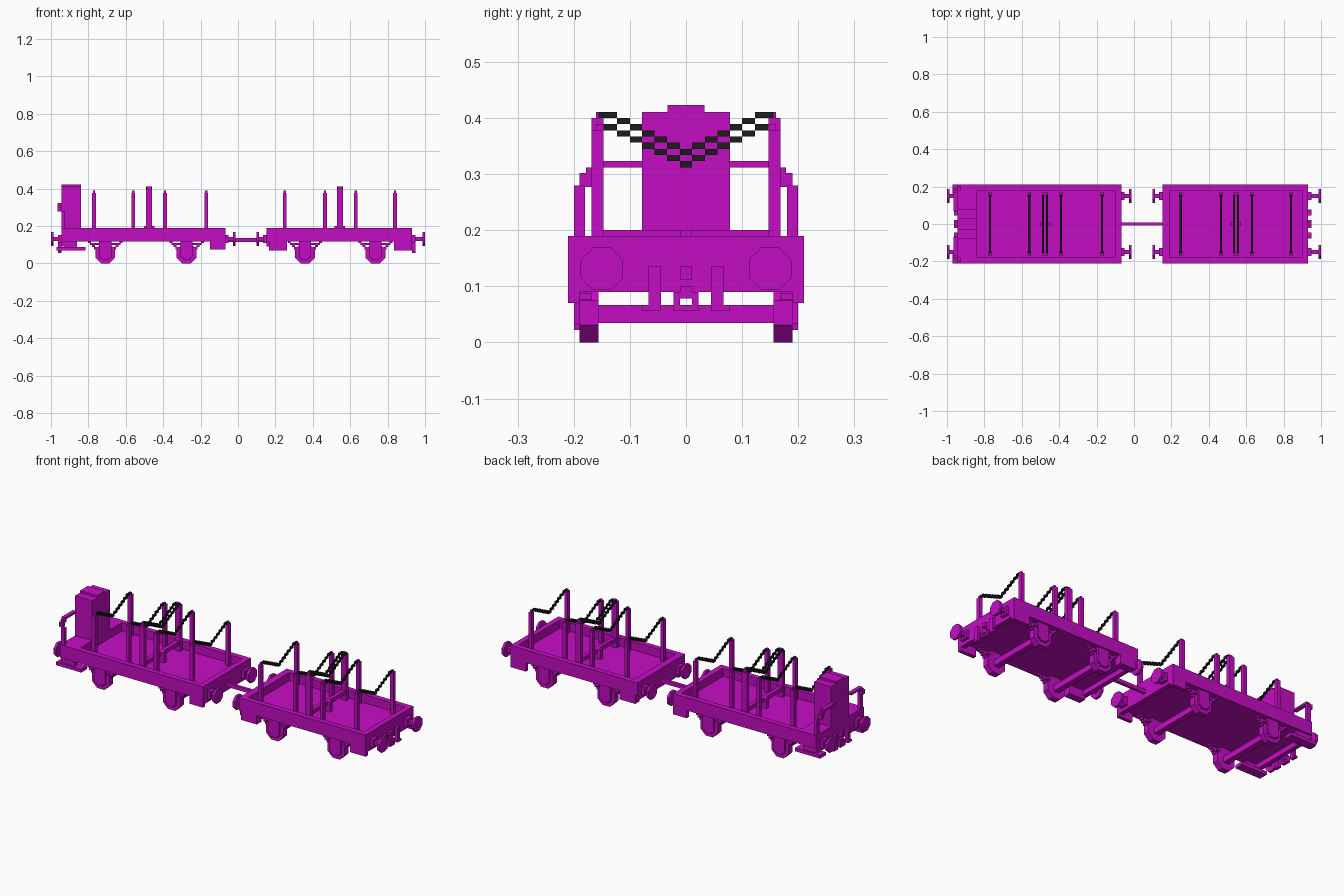
import bpy, bmesh, math
from mathutils import Matrix

cube = bpy.data.objects.get("Cube")
if cube:
    bpy.data.objects.remove(cube, do_unlink=True)


def make_material(name, rgb):
    m = bpy.data.materials.new(name)
    m.use_nodes = True
    m.diffuse_color = (*rgb, 1)
    m.node_tree.nodes["Principled BSDF"].inputs["Base Color"].default_value = (*rgb, 1)
    return m


MAGENTA = make_material("magenta paint", (0.56, 0.004, 0.55))
BLACK = make_material("black chain", (0.012, 0.012, 0.012))


def part(name, boxes=(), discs=(), mat=MAGENTA):
    """Boxes are (x0, x1, y0, y1, z0, z1); discs are (axis, centre, radius, length)."""
    bm = bmesh.new()
    for x0, x1, y0, y1, z0, z1 in boxes:
        mtx = (Matrix.Translation(((x0 + x1) / 2, (y0 + y1) / 2, (z0 + z1) / 2))
               @ Matrix.Diagonal((abs(x1 - x0), abs(y1 - y0), abs(z1 - z0), 1)))
        bmesh.ops.create_cube(bm, size=1, matrix=mtx)
    for axis, centre, radius, length in discs:
        turn = Matrix.Rotation(math.pi / 2, 4, 'Y' if axis == 'X' else 'X')
        r = radius / math.cos(math.pi / 8)
        bmesh.ops.create_cone(bm, cap_ends=True, segments=8, radius1=r, radius2=r, depth=length,
                              matrix=Matrix.Translation(centre) @ turn @ Matrix.Rotation(math.pi / 8, 4, 'Z'))
    me = bpy.data.meshes.new(name)
    bm.to_mesh(me)
    bm.free()
    me.materials.append(mat)
    ob = bpy.data.objects.new(name, me)
    bpy.context.collection.objects.link(ob)
    return ob


def both(*boxes):
    """Boxes together with their mirror images across y = 0."""
    return [b for x0, x1, y0, y1, z0, z1 in boxes
            for b in ((x0, x1, y0, y1, z0, z1), (x0, x1, -y1, -y0, z0, z1))]


def chain(name, x, top):
    # stepped chain hanging in a V between two posts
    edges = [0.156, 0.123, 0.10, 0.078, 0.056, 0.034, 0.011, 0]
    steps = []
    for i in range(7):
        z = top - 0.011 * (i + 1)
        steps.append((x - 0.0055, x + 0.0055, edges[i + 1], edges[i], z, z + 0.011))
    part(name, both(*steps), mat=BLACK)


def wheelset(name, x):
    part(name + "_wheels", [(x - 0.016, x + 0.016, -0.16, 0.16, 0.035, 0.067)],
         [('Y', (x, s * 0.173, 0.053), 0.053, 0.034) for s in (-1, 1)])
    part(name + "_axle_boxes", both((x - 0.033, x + 0.033, 0.16, 0.20, 0.033, 0.12),
                                    (x - 0.02, x + 0.02, 0.16, 0.20, 0.022, 0.033)))
    # stepped spring hangers either side of each axle box
    steps = []
    for i in range(5):
        z = 0.12 - 0.011 * (i + 1)
        for s in (-1, 1):
            a, b = x + s * (0.092 - 0.011 * i), x + s * (0.076 - 0.011 * i)
            steps.append((min(a, b), max(a, b), 0.168, 0.19, z, z + 0.011))
    steps.append((x - 0.065, x + 0.065, 0.168, 0.19, 0.098, 0.109))
    part(name + "_springs", both(*steps))


def buffers(name, end, tip):
    d = 1 if tip > end else -1
    part(name, both((min(end, tip), max(end, tip), 0.139, 0.161, 0.12, 0.142),
                    (min(end, end + d * 0.018), max(end, end + d * 0.018), 0.128, 0.172, 0.109, 0.153)),
         [('X', (tip - d * 0.007, s * 0.15, 0.131), 0.038, 0.014) for s in (-1, 1)])


def hoses(name, end, d):
    a, b = sorted((end, end + d * 0.018))
    part(name, both((a, b, 0.045, 0.067, 0.067, 0.135), (a, b, 0.045, 0.078, 0.056, 0.067),
                    (a, b, 0.011, 0.022, 0.056, 0.09))
         + [(a, b, -0.011, 0.011, 0.112, 0.135), (a, b, -0.011, 0.011, 0.078, 0.10),
            (a, b, -0.011, 0.011, 0.056, 0.067)])


def wagon(name, x0, x1, tray0, tray1, posts, axles):
    # floor, rim and end beams
    part(name + "_floor", [(x0, x1, -0.20, 0.20, 0.118, 0.145)])
    part(name + "_rim", both((x0, x1, 0.18, 0.21, 0.118, 0.19))
         + [(x0, tray0, -0.18, 0.18, 0.118, 0.19), (tray1, x1, -0.18, 0.18, 0.118, 0.19)])
    part(name + "_end_beams", [(x0, x0 + 0.025, -0.20, 0.20, 0.09, 0.12),
                               (x1 - 0.025, x1, -0.20, 0.20, 0.09, 0.12)])
    # stakes and chains; the middle pair is wider and taller
    stakes = []
    for i, x in enumerate(posts):
        mid = i == 2
        w, top = (0.016, 0.40) if mid else (0.010, 0.378)
        stakes += [(x - w, x + w, 0.147, 0.168, 0.14, top),
                   (x - w * 0.6, x + w * 0.6, 0.147, 0.16, top, top + 0.011)]
        if mid:
            for k, s in enumerate((-1, 1)):
                chain(f"{name}_middle_chain_{k + 1}", x + s * 0.011, 0.411)
        else:
            chain(f"{name}_chain_{i + 1}", x, 0.389)
    part(name + "_stakes", both(*stakes))
    m = posts[2]
    part(name + "_cross_bar", [(m - 0.011, m + 0.011, -0.15, 0.15, 0.178, 0.20),
                               (m - 0.028, m + 0.028, -0.011, 0.011, 0.145, 0.20)])
    for i, x in enumerate(axles):
        wheelset(f"{name}_axle_{i + 1}", x)


wagon("left_wagon", -0.945, -0.068, -0.84, -0.10,
      (-0.77, -0.56, -0.475, -0.39, -0.17), (-0.71, -0.275))
wagon("right_wagon", 0.152, 0.93, 0.19, 0.90,
      (0.25, 0.465, 0.545, 0.63, 0.84), (0.358, 0.735))

# buffers, couplings and hoses
buffers("left_outer_buffers", -0.945, -1.0)
buffers("left_inner_buffers", -0.068, -0.014)
buffers("right_inner_buffers", 0.152, 0.098)
buffers("right_outer_buffers", 0.93, 1.0)
hoses("left_hoses", -0.945, -1)
hoses("right_hoses", 0.93, 1)
part("coupling_bar", [(-0.07, 0.155, -0.008, 0.008, 0.115, 0.135)])

# corner boxes and the long footsteps
part("corner_boxes", both((-0.15, -0.068, 0.19, 0.21, 0.075, 0.118),
                          (0.165, 0.262, 0.17, 0.21, 0.07, 0.145),
                          (0.835, 0.93, 0.19, 0.21, 0.07, 0.145)))
part("footsteps", both((-0.97, -0.815, 0.16, 0.21, 0.07, 0.088),
                       (-0.93, -0.86, 0.18, 0.20, 0.088, 0.12)))

# tall cabinet with a raised cap
part("cabinet", [(-0.945, -0.84, -0.078, 0.078, 0.18, 0.411),
                 (-0.945, -0.84, -0.033, 0.033, 0.411, 0.423)])

# stepped handrails curving from the cabinet to the deck corners
part("handrails", both((-0.965, -0.943, 0.07, 0.168, 0.312, 0.323),
                       (-0.965, -0.943, 0.158, 0.178, 0.298, 0.312),
                       (-0.965, -0.943, 0.168, 0.19, 0.277, 0.302),
                       (-0.945, -0.925, 0.18, 0.20, 0.185, 0.28)))
